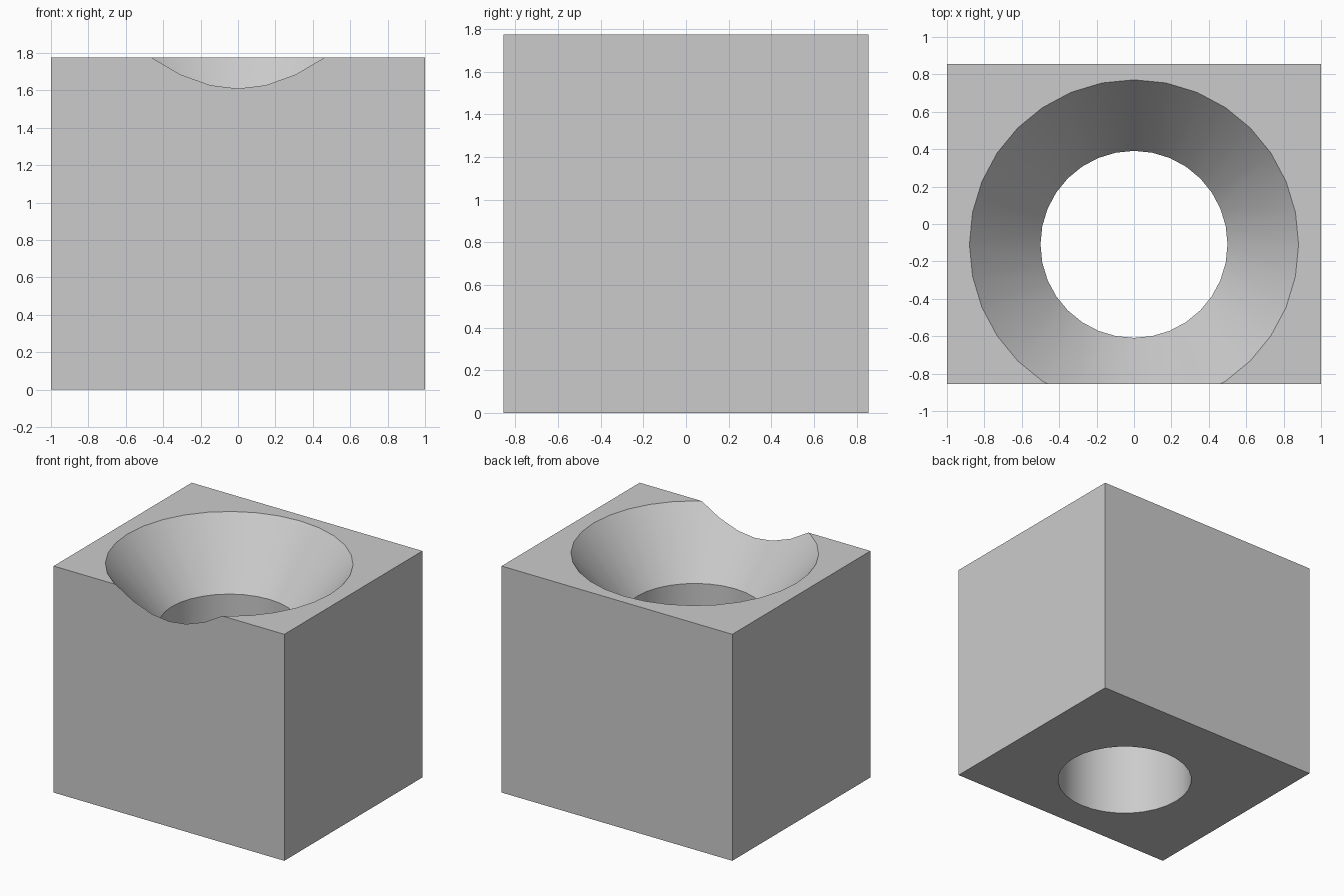
import bpy
import bmesh
import math

WIDTH, DEPTH, HEIGHT = 2.0, 1.71, 1.775
HOLE_Y = -0.109
HOLE_R, RIM_R = 0.50, 0.88
FUNNEL_Z = 1.305
SIDES = 32

cube = bpy.data.objects.get("Cube")
if cube:
    bpy.data.objects.remove(cube, do_unlink=True)

grey = bpy.data.materials.new("light_grey")
grey.use_nodes = True
colour = (0.6, 0.6, 0.6, 1.0)
grey.diffuse_color = colour
grey.node_tree.nodes["Principled BSDF"].inputs["Base Color"].default_value = colour


def add_object(name, bm):
    bmesh.ops.recalc_face_normals(bm, faces=bm.faces)
    mesh = bpy.data.meshes.new(name)
    bm.to_mesh(mesh)
    bm.free()
    mesh.materials.append(grey)
    obj = bpy.data.objects.new(name, mesh)
    bpy.context.collection.objects.link(obj)
    return obj


def lathe(name, profile):
    """Closed solid of revolution from (radius, z) pairs."""
    bm = bmesh.new()
    rings = []
    for r, z in profile:
        angles = [math.tau * i / SIDES for i in range(SIDES)]
        rings.append([bm.verts.new((r * math.sin(a), HOLE_Y + r * math.cos(a), z))
                      for a in angles])
    for low, high in zip(rings, rings[1:]):
        for i in range(SIDES):
            j = (i + 1) % SIDES
            bm.faces.new((low[i], low[j], high[j], high[i]))
    bm.faces.new(rings[0])
    bm.faces.new(rings[-1])
    return add_object(name, bm)


# Solid block
bm = bmesh.new()
bmesh.ops.create_cube(bm, size=1.0)
bmesh.ops.scale(bm, vec=(WIDTH, DEPTH, HEIGHT), verts=bm.verts)
bmesh.ops.translate(bm, vec=(0, 0, HEIGHT / 2), verts=bm.verts)
block = add_object("funnel_block", bm)

# Straight bore opening into a funnel, carried past both ends of the block
over = 0.1
slope = (RIM_R - HOLE_R) / (HEIGHT - FUNNEL_Z)
cutter = lathe("funnel_cutter", [(HOLE_R, -over), (HOLE_R, FUNNEL_Z),
                                 (RIM_R + over * slope, HEIGHT + over)])
cutter.hide_render = True

cut = block.modifiers.new("funnel_cut", 'BOOLEAN')
cut.operation = 'DIFFERENCE'
cut.solver = 'EXACT'
cut.object = cutter

bpy.ops.object.select_all(action='DESELECT')
block.select_set(True)
bpy.context.view_layer.objects.active = block
bpy.ops.object.modifier_apply(modifier=cut.name)
bpy.data.objects.remove(cutter, do_unlink=True)

# Smooth bore and funnel, crisp edges elsewhere
bpy.ops.object.shade_smooth_by_angle(angle=math.radians(30))
